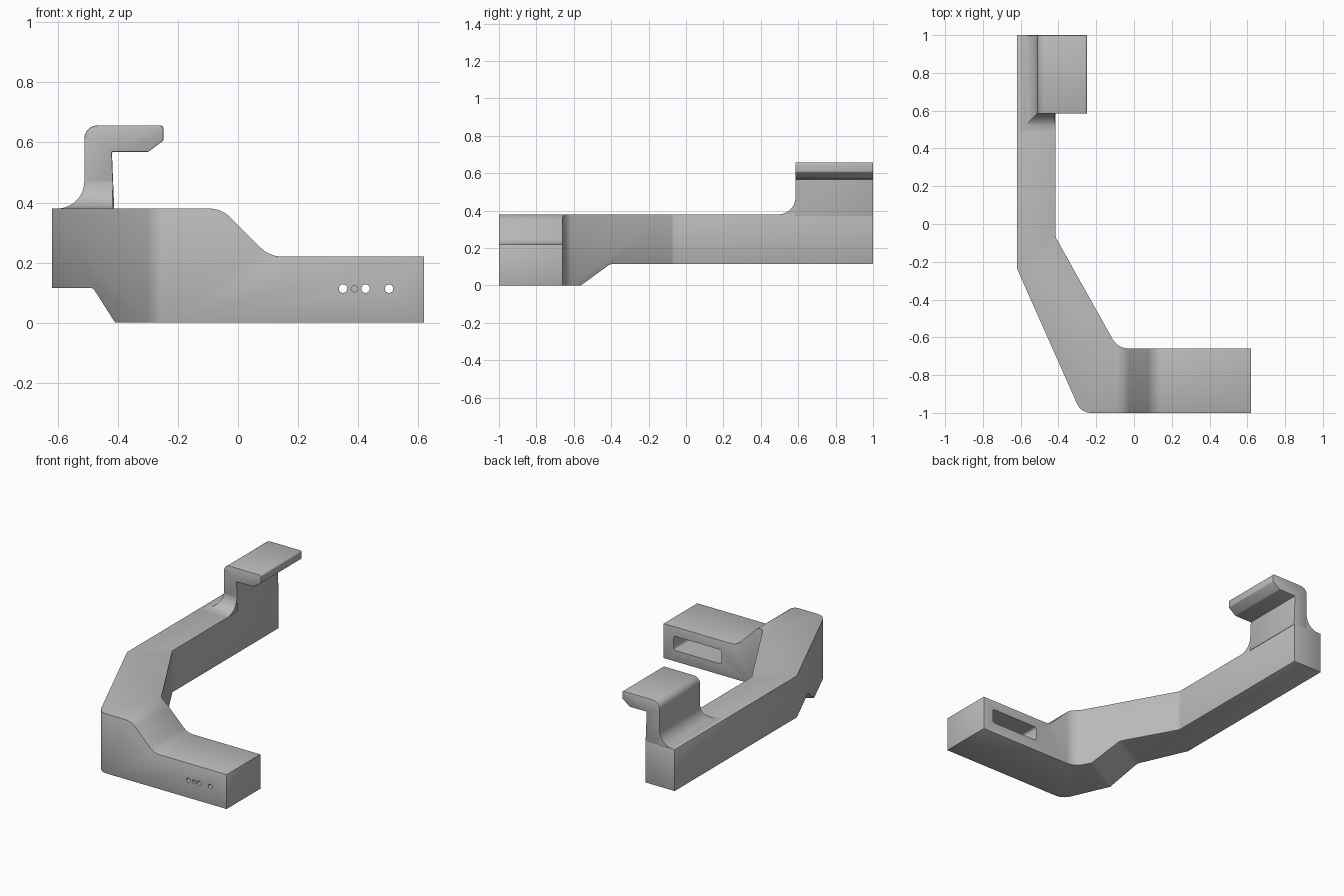
import bpy, bmesh, math
from mathutils import Vector

if "Cube" in bpy.data.objects:
    bpy.data.objects.remove(bpy.data.objects["Cube"], do_unlink=True)

grey = bpy.data.materials.new("plain_grey")
grey.use_nodes = True
grey.diffuse_color = (0.5, 0.5, 0.5, 1)
grey.node_tree.nodes["Principled BSDF"].inputs["Base Color"].default_value = (0.5, 0.5, 0.5, 1)

X, Y, Z = Vector((1, 0, 0)), Vector((0, 1, 0)), Vector((0, 0, 1))


def rounded(corners, steps=8):
    """Turn (a, b, radius) corners into a profile with true arcs."""
    out = []
    for i, (a, b, r) in enumerate(corners):
        p = Vector((a, b))
        if not r:
            out.append(p)
            continue
        d0 = (Vector(corners[i - 1][:2]) - p).normalized()
        d1 = (Vector(corners[(i + 1) % len(corners)][:2]) - p).normalized()
        half = d0.angle(d1) / 2
        centre = p + (d0 + d1).normalized() * (r / math.sin(half))
        start = p + d0 * (r / math.tan(half)) - centre
        end = p + d1 * (r / math.tan(half)) - centre
        sweep = math.pi - 2 * half
        for k in range(steps + 1):
            t = k / steps
            out.append(centre + (start * math.sin((1 - t) * sweep)
                                 + end * math.sin(t * sweep)) / math.sin(sweep))
    return out


def loft(name, rings):
    """Skin a stack of equal rings and cap both ends."""
    bm = bmesh.new()
    rows = [[bm.verts.new(p) for p in ring] for ring in rings]
    n = len(rows[0])
    for lo, hi in zip(rows, rows[1:]):
        for i in range(n):
            j = (i + 1) % n
            bm.faces.new((lo[i], lo[j], hi[j], hi[i]))
    bm.faces.new(rows[0][::-1])
    bm.faces.new(rows[-1])
    bmesh.ops.recalc_face_normals(bm, faces=bm.faces[:])
    mesh = bpy.data.meshes.new(name)
    bm.to_mesh(mesh)
    bm.free()
    mesh.materials.append(grey)
    obj = bpy.data.objects.new(name, mesh)
    bpy.context.collection.objects.link(obj)
    return obj


def prism(name, profile, origin, u, v, sweep):
    base = [origin + u * p[0] + v * p[1] for p in profile]
    return loft(name, [base, [p + sweep for p in base]])


def activate(obj):
    bpy.ops.object.select_all(action='DESELECT')
    obj.select_set(True)
    bpy.context.view_layer.objects.active = obj


def boolean(obj, cutter, operation='DIFFERENCE'):
    cutter.hide_render = True
    mod = obj.modifiers.new("cut", 'BOOLEAN')
    mod.operation, mod.solver, mod.object = operation, 'EXACT', cutter
    activate(obj)
    bpy.ops.object.modifier_apply(modifier=mod.name)
    bpy.data.objects.remove(cutter, do_unlink=True)


def soften(obj, width):
    mod = obj.modifiers.new("edge_bevel", 'BEVEL')
    mod.width, mod.segments, mod.limit_method = width, 2, 'ANGLE'
    mod.angle_limit = math.radians(30)
    activate(obj)
    bpy.ops.object.modifier_apply(modifier=mod.name)


# Arm body: bent plan outline, trimmed to the stepped top
outline = rounded([(-0.62, 1, 0), (-0.62, -0.235, 0), (-0.28, -1, 0.08), (0.62, -1, 0),
                   (0.62, -0.66, 0), (-0.085, -0.66, 0.1), (-0.415, -0.07, 0.04), (-0.415, 1, 0)])
body = prism("arm_body", outline, Vector(), X, Y, Z * 0.6)
side = rounded([(-0.8, -0.2, 0), (0.8, -0.2, 0), (0.8, 0.22, 0), (0.105, 0.22, 0.1),
                (-0.055, 0.38, 0.1), (-0.8, 0.38, 0)])
boolean(body, prism("top_trim", side, Vector((0, -2, 0)), X, Z, Y * 4), 'INTERSECT')

# Raised underside behind the ramp, square to the slanted arm
along = Vector((0.48, -0.877, 0)).normalized()
across = Vector((along.y, -along.x, 0))
under = rounded([(-3, -0.1, 0), (-3, 0.115, 0), (0, 0.115, 0.06), (0.337, -0.1, 0)])
boolean(body, prism("underside_trim", under, Vector((-0.22, -0.4, 0)) - across * 2,
                    along, Z, across * 4))
soften(body, 0.006)

# Slot pocket open at the rear of the front block
slot = rounded([(0.21, 0.07, 0.015), (0.55, 0.07, 0.015), (0.55, 0.16, 0.015), (0.21, 0.16, 0.015)], 4)
boolean(body, prism("slot_cutter", slot, Vector((0, -0.96, 0)), X, Z, Y * 0.4))

# Row of front holes; the small one is blind
for x, r, depth in ((0.35, 0.014, 0.08), (0.388, 0.011, 0.02), (0.425, 0.014, 0.08), (0.503, 0.014, 0.08)):
    circle = [(r * math.cos(k * math.tau / 24), r * math.sin(k * math.tau / 24)) for k in range(24)]
    boolean(body, prism("hole_cutter", circle, Vector((x, -1.02, 0.113)), X, Z, Y * (0.02 + depth)))

# Rear hook with chamfered lip
hook_profile = rounded([(-0.512, 0.37, 0), (-0.412, 0.37, 0), (-0.42, 0.568, 0), (-0.3, 0.568, 0),
                        (-0.248, 0.607, 0), (-0.248, 0.657, 0.012), (-0.512, 0.657, 0.045)])
hook = prism("rear_hook", hook_profile, Vector((0, 0.585, 0)), X, Z, Y * 0.415)
soften(hook, 0.004)

# Concave flare where the hook leg meets the arm
rings = []
flare = 0.09
for k in range(-1, 11):
    t = max(k, 0) / 10 * math.pi / 2
    d = flare * (1 - math.sin(t))
    z = 0.47 - flare * math.cos(t) - (0.02 if k < 0 else 0)
    x0, x1, y0, y1 = -0.512 - d, -0.418, 0.585 - d, 0.998
    rings.append([Vector(p) for p in ((x0, y0, z), (x1, y0, z), (x1, y1, z), (x0, y1, z))])
leg_flare = loft("hook_leg_flare", rings)

for obj in (body, hook, leg_flare):
    activate(obj)
    bpy.ops.object.shade_smooth_by_angle(angle=math.radians(30))
